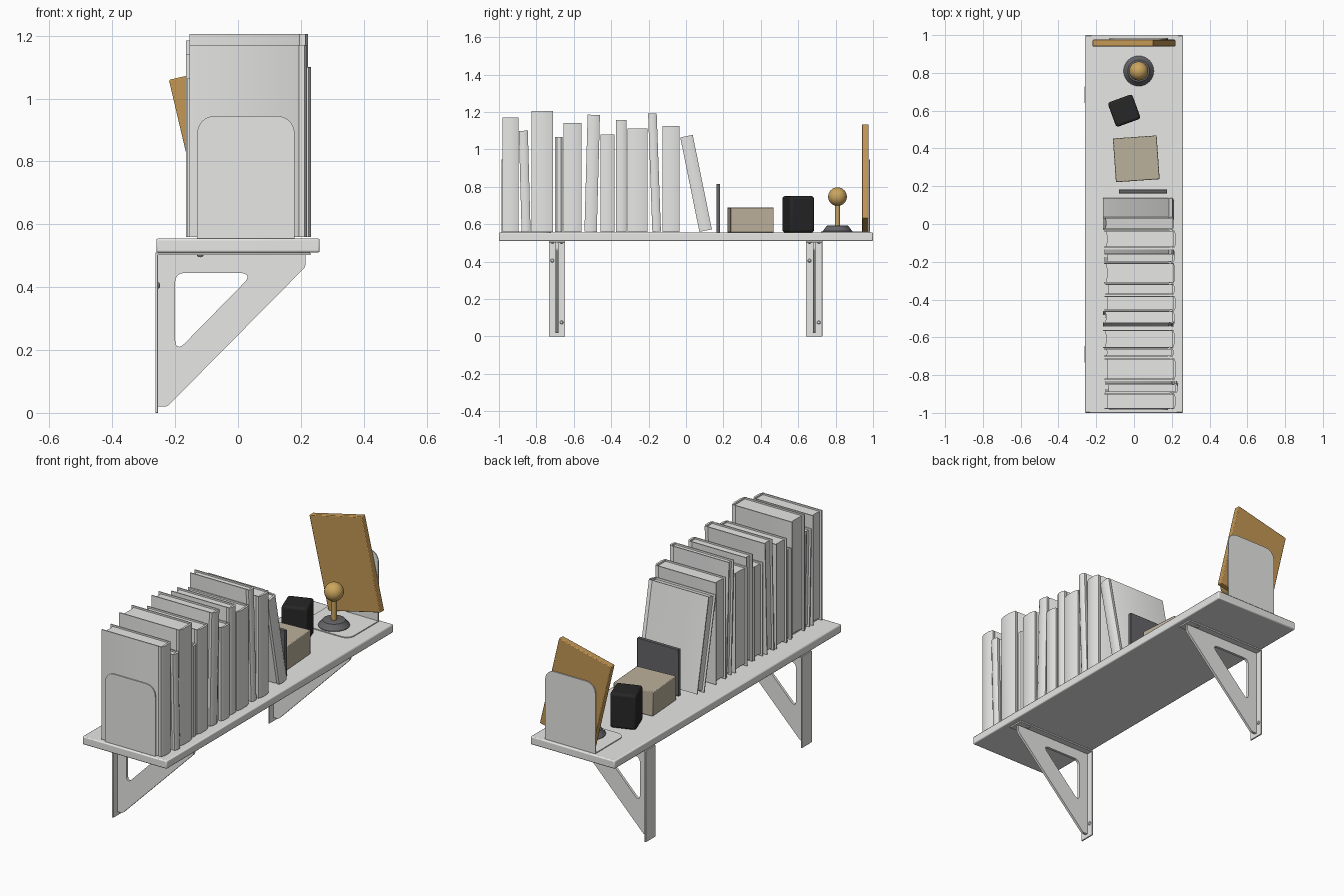
import bpy, bmesh, math
from mathutils import Vector, Matrix

if "Cube" in bpy.data.objects:
    bpy.data.objects.remove(bpy.data.objects["Cube"], do_unlink=True)

TOP = 0.555  # upper surface of the shelf


def material(name, rgb, rough=0.6):
    m = bpy.data.materials.new(name)
    m.use_nodes = True
    m.diffuse_color = (*rgb, 1)
    bsdf = m.node_tree.nodes["Principled BSDF"]
    bsdf.inputs["Base Color"].default_value = (*rgb, 1)
    bsdf.inputs["Roughness"].default_value = rough
    return m


GREY = material("light grey", (0.8, 0.8, 0.79))
WOOD = material("warm wood", (0.55, 0.31, 0.09))
BEIGE = material("beige", (0.5, 0.44, 0.33))
BLACK = material("black", (0.02, 0.02, 0.02))
DARK = material("dark metal", (0.13, 0.13, 0.14))
GOLD = material("gold", (0.6, 0.38, 0.11))


def add(name, mesh, mat, loc=(0, 0, 0), rot=(0, 0, 0), bevel=0, segments=2):
    """Link a mesh, colour it, shade it and optionally bevel its edges."""
    mesh.name = name
    mesh.materials.clear()
    mesh.materials.append(mat)
    ob = bpy.data.objects.new(name, mesh)
    bpy.context.collection.objects.link(ob)
    ob.location, ob.rotation_euler = loc, rot
    if bevel:
        mod = ob.modifiers.new("Bevel", "BEVEL")
        mod.width, mod.segments = bevel, segments
    bpy.ops.object.select_all(action="DESELECT")
    bpy.context.view_layer.objects.active = ob
    ob.select_set(True)
    bpy.ops.object.shade_smooth_by_angle(angle=math.radians(35))
    return ob


def from_bm(bm, name):
    bmesh.ops.recalc_face_normals(bm, faces=bm.faces)
    mesh = bpy.data.meshes.new(name)
    bm.to_mesh(mesh)
    bm.free()
    return mesh


def box(name, size, loc, mat, rot=(0, 0, 0), bevel=0, segments=2):
    bm = bmesh.new()
    bmesh.ops.create_cube(bm, size=1, matrix=Matrix.Diagonal((*size, 1)))
    return add(name, from_bm(bm, name), mat, loc, rot, bevel, segments)


def prism(name, pts, height, mat, loc, rot=(0, 0, 0)):
    bm = bmesh.new()
    face = bm.faces.new([bm.verts.new((x, y, 0)) for x, y in pts])
    ext = bmesh.ops.extrude_face_region(bm, geom=[face])
    verts = [v for v in ext["geom"] if isinstance(v, bmesh.types.BMVert)]
    bmesh.ops.translate(bm, verts=verts, vec=(0, 0, height))
    return add(name, from_bm(bm, name), mat, loc, rot)


def rounded(corners, steps=8):
    """Round polygon corners given as (x, y, cut length)."""
    out, n = [], len(corners)
    for i, (x, y, r) in enumerate(corners):
        p = Vector((x, y))
        if not r:
            out.append(p)
            continue
        a = p + (Vector(corners[i - 1][:2]) - p).normalized() * r
        b = p + (Vector(corners[(i + 1) % n][:2]) - p).normalized() * r
        for k in range(steps + 1):
            t = k / steps
            w = 2 * t * (1 - t) * 0.85
            s = (1 - t) ** 2 + t ** 2 + w
            out.append((a * (1 - t) ** 2 + p * w + b * t * t) / s)
    return out


def sheet(name, outlines, thickness, mat, loc, rot=(0, 0, 0)):
    """Flat sheet from a filled curve; later outlines become holes."""
    cu = bpy.data.curves.new(name, "CURVE")
    cu.dimensions, cu.fill_mode, cu.extrude = "2D", "BOTH", thickness / 2
    for pts in outlines:
        sp = cu.splines.new("POLY")
        sp.points.add(len(pts) - 1)
        for q, p in zip(sp.points, pts):
            q.co = (p[0], p[1], 0, 1)
        sp.use_cyclic_u = True
    tmp = bpy.data.objects.new(name + "_curve", cu)
    bpy.context.collection.objects.link(tmp)
    dg = bpy.context.evaluated_depsgraph_get()
    bm = bmesh.new()
    bm.from_mesh(bpy.data.meshes.new_from_object(tmp.evaluated_get(dg)))
    bpy.data.objects.remove(tmp)
    bmesh.ops.remove_doubles(bm, verts=bm.verts, dist=0.0001)
    return add(name, from_bm(bm, name), mat, loc, rot)


def lathe(name, profile, mat, loc, steps=40):
    bm = bmesh.new()
    vs = [bm.verts.new((r, 0, z)) for r, z in profile]
    es = [bm.edges.new(e) for e in zip(vs, vs[1:])]
    bmesh.ops.spin(bm, geom=vs + es, axis=(0, 0, 1), cent=(0, 0, 0), angle=math.tau, steps=steps)
    bmesh.ops.remove_doubles(bm, verts=bm.verts, dist=0.0001)
    return add(name, from_bm(bm, name), mat, loc)


UPRIGHT = (math.pi / 2, 0, 0)

# Shelf board
box("shelf_board", (0.52, 2, 0.045), (0, 0, TOP - 0.0225), GREY, bevel=0.006)

# Brackets: wall plate, top flange, web with a rounded opening, screws
web = rounded([(-0.255, 0.02, 0), (-0.225, 0.02, 0.01), (0.215, 0.465, 0.01),
               (0.215, 0.505, 0), (-0.255, 0.505, 0)])
opening = rounded([(-0.2, 0.445, 0.03), (-0.2, 0.19, 0.045), (0.05, 0.445, 0.045)])
for side, y in (("front", -0.69), ("rear", 0.685)):
    box(side + "_wall_plate", (0.008, 0.087, 0.51), (-0.259, y, 0.255), GREY, bevel=0.001)
    box(side + "_top_flange", (0.49, 0.087, 0.008), (-0.015, y, 0.506), GREY, bevel=0.001)
    sheet(side + "_bracket_web", [web, opening], 0.014, GREY, (0, y, 0), UPRIGHT)
    head = [(0, 0.007), (0.006, 0.006), (0.01, 0.002), (0.01, -0.002)]
    for dy, z in ((-0.025, 0.405), (0.025, 0.075)):
        ob = lathe(side + "_wall_screw", head, GREY, (-0.255, y + dy, z), 16)
        ob.rotation_euler = (0, math.pi / 2, 0)
    for x, dy in ((0.165, 0.025), (-0.12, -0.025)):
        ob = lathe(side + "_shelf_screw", head, GREY, (x, y + dy, 0.502), 16)
        ob.rotation_euler = (math.pi, 0, 0)

# Bookends: upright panel and foot with rounded corners
panel = rounded([(-0.13, 0, 0), (0.18, 0, 0), (0.18, 0.39, 0.06), (-0.13, 0.39, 0.06)])
foot = rounded([(-0.13, 0, 0), (0.18, 0, 0), (0.18, 0.26, 0.05), (-0.13, 0.26, 0.05)])
for side, y, d in (("front", -0.983, 1), ("rear", 0.981, -1)):
    sheet(side + "_bookend_panel", [panel], 0.006, GREY, (0, y, TOP), UPRIGHT)
    pts = [(x, v * d) for x, v in foot]
    sheet(side + "_bookend_foot", [pts], 0.005, GREY, (0, y, TOP + 0.0025))


def book(i, y, thick, height, back, spine, lean):
    """Hard cover with hinge grooves and rounded spine around recessed pages."""
    h, b = thick / 2, 0.006
    half = [(back, h), (spine - 0.032, h), (spine - 0.026, h - 0.004),
            (spine - 0.02, h), (spine - 0.008, h), (spine, h * 0.5)]
    inner = [(spine - 0.012, h - b), (back, h - b)]
    outer = half + [(x, -v) for x, v in reversed(half)]
    cover = outer + [(x, -v) for x, v in reversed(inner)] + inner
    rot = (-lean, 0, 0)
    lift = math.sin(abs(lean)) * h
    loc = Vector((0, y, TOP + 0.004 + lift))
    prism(f"book_cover_{i}", cover, height, GREY, loc, rot)
    up = Matrix.Rotation(-lean, 3, "X") @ Vector((0, 0, 0.009))
    p, e, f = h - b + 0.001, back + 0.012, back + 0.016
    pages = [(e, -p), (spine - 0.011, -p), (spine - 0.011, p), (e, p), (f, p / 2), (f, -p / 2)]
    prism(f"book_pages_{i}", pages, height - 0.018, GREY, loc + up, rot)


# Books: base centre, thickness, height, back edge, spine edge, lean
books = [
    (-0.938, 0.084, 0.612, -0.155, 0.22, 0), (-0.855, 0.048, 0.54, -0.15, 0.232, -0.027),
    (-0.768, 0.114, 0.647, -0.155, 0.222, 0), (-0.68, 0.042, 0.507, -0.16, 0.21, 0),
    (-0.608, 0.096, 0.582, -0.165, 0.215, 0), (-0.51, 0.066, 0.625, -0.165, 0.215, 0.027),
    (-0.419, 0.076, 0.52, -0.155, 0.222, 0), (-0.346, 0.058, 0.597, -0.15, 0.215, 0),
    (-0.26, 0.108, 0.552, -0.16, 0.218, 0), (-0.157, 0.046, 0.632, -0.155, 0.215, -0.036),
    (-0.08, 0.09, 0.567, -0.16, 0.222, 0), (0.105, 0.068, 0.515, -0.165, 0.212, -0.2),
]
for i, spec in enumerate(books, 1):
    book(i, *spec)

# Small upright dark plate
box("dark_plate", (0.255, 0.02, 0.26), (0.047, 0.172, TOP + 0.13), DARK, bevel=0.002)

# Boxes
box("beige_box", (0.232, 0.232, 0.135), (0.012, 0.345, TOP + 0.0675), BEIGE,
    (0, 0, math.radians(4)), bevel=0.004)
box("black_block", (0.138, 0.138, 0.195), (-0.052, 0.6, TOP + 0.0975), BLACK,
    (0, 0, math.radians(20)), bevel=0.014, segments=3)

# Ball ornament on a stand
spot = (0.025, 0.81, TOP)
lathe("ornament_base", [(0, 0), (0.08, 0), (0.08, 0.008), (0.074, 0.014), (0.058, 0.036),
                        (0.052, 0.038), (0, 0.038)], DARK, spot)
lathe("ornament_stem", [(0, 0.03), (0.014, 0.03), (0.014, 0.15), (0, 0.15)], GOLD, spot, 24)
arc = [math.pi * (k / 20 - 0.5) for k in range(21)]
lathe("ornament_ball", [(0.05 * math.cos(a), 0.192 + 0.05 * math.sin(a)) for a in arc], GOLD, spot)

# Wooden panel tilted against the rear bookend
box("wooden_panel", (0.33, 0.035, 0.518), (0, 0.958, TOP + 0.29), WOOD,
    (0, math.radians(-13.2), 0), bevel=0.004)
